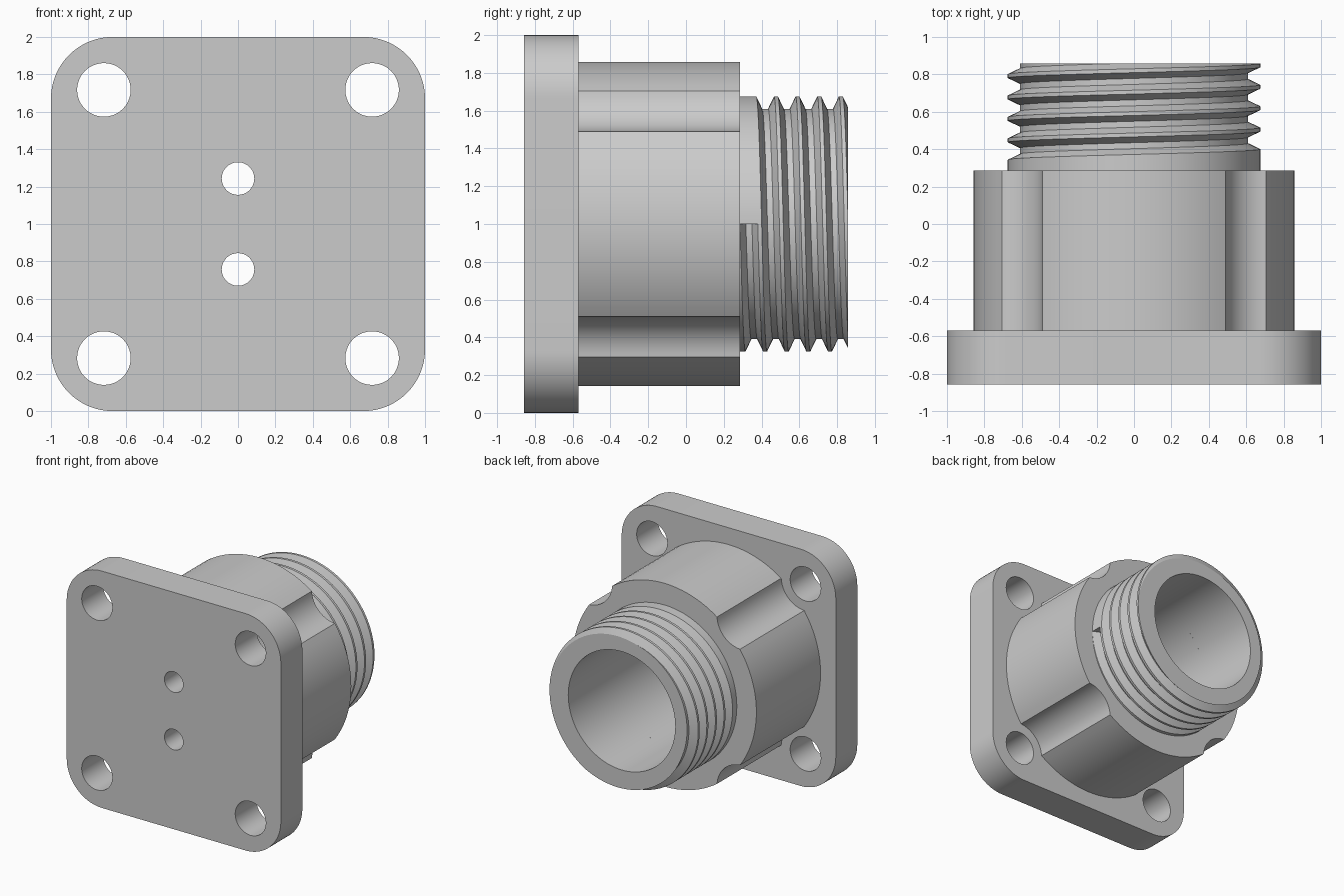
import bpy, bmesh
from math import sin, cos, pi, radians, atan2, ceil

cube = bpy.data.objects.get("Cube")
if cube:
    bpy.data.objects.remove(cube, do_unlink=True)

grey = bpy.data.materials.new("plain grey")
grey.use_nodes = True
grey.diffuse_color = (0.6, 0.6, 0.6, 1)
grey.node_tree.nodes["Principled BSDF"].inputs["Base Color"].default_value = grey.diffuse_color

CZ = 1.0                                  # height of the main axis
FRONT, PLATE, SHOULDER, END = -0.857, -0.57, 0.286, 0.857
BOLT, BORE = 0.717, 0.5


def finish(bm, name):
    bmesh.ops.remove_doubles(bm, verts=bm.verts, dist=0.0002)
    bmesh.ops.recalc_face_normals(bm, faces=bm.faces)
    mesh = bpy.data.meshes.new(name)
    bm.to_mesh(mesh)
    bm.free()
    mesh.materials.append(grey)
    obj = bpy.data.objects.new(name, mesh)
    bpy.context.collection.objects.link(obj)
    bpy.ops.object.select_all(action='DESELECT')
    obj.select_set(True)
    bpy.context.view_layer.objects.active = obj
    bpy.ops.object.shade_smooth_by_angle(angle=radians(25))
    return obj


def arc(cx, cz, r, a0, a1):
    n = max(4, ceil(abs(a1 - a0) / radians(4)))
    return [(cx + r * cos(a0 + (a1 - a0) * i / n), cz + r * sin(a0 + (a1 - a0) * i / n))
            for i in range(n + 1)]


def circle(cx, cz, r):
    return arc(cx, cz, r, 0, 2 * pi)[:-1]


def slab(name, loops, y0, y1):
    """Extrude an outline with holes along the main axis."""
    bm = bmesh.new()
    for loop in loops:
        vs = [bm.verts.new((x, y0, CZ + z)) for x, z in loop]
        for a, b in zip(vs, vs[1:] + vs[:1]):
            bm.edges.new((a, b))
    bmesh.ops.triangle_fill(bm, edges=bm.edges[:], use_beauty=True, use_dissolve=False,
                            normal=(0, -1, 0))
    out = bmesh.ops.extrude_face_region(bm, geom=bm.faces[:], use_keep_orig=True)
    moved = [g for g in out["geom"] if isinstance(g, bmesh.types.BMVert)]
    bmesh.ops.translate(bm, verts=moved, vec=(0, y1 - y0, 0))
    return finish(bm, name)


corners = [(1, 1), (-1, 1), (-1, -1), (1, -1)]

# Square flange with rounded corners, bolt holes and two pin holes
R = 0.33
outline = []
for k, (sx, sz) in enumerate(corners):
    outline += arc(sx * (1 - R), sz * (1 - R), R, k * pi / 2, (k + 1) * pi / 2)
holes = [circle(sx * BOLT, sz * BOLT, 0.143) for sx, sz in corners]
holes += [circle(0, s * 0.243, 0.087) for s in (1, -1)]
slab("flange", [outline] + holes, FRONT, PLATE)

# Round body with a scooped groove in line with each bolt hole
BODY, SCOOP = 0.858, 0.227
edge = atan2(0.49, 0.705)                 # angle where a groove begins
tip = atan2(BODY * sin(edge) - BOLT, BODY * cos(edge) - BOLT)
outline = []
for k in range(4):
    a = k * pi / 2
    outline += arc(0, 0, BODY, a - edge, a + edge)
    c = a + pi / 4
    cx, cz = BOLT * 2 ** 0.5 * cos(c), BOLT * 2 ** 0.5 * sin(c)
    sweep = 2 * (pi / 4 + tip)            # remainder past the quarter turn
    outline += arc(cx, cz, SCOOP, a + tip, a + pi / 2 - tip - 2 * pi)[1:-1]
slab("body", [outline, circle(0, 0, BORE)], PLATE, SHOULDER)

# Threaded neck: a helical groove cut into a tube, starting abruptly on the left side
PITCH, CREST, ROOT, STEPS = 0.1145, 0.675, 0.61, 96
HALF, FLAT = 0.047, 0.016                 # half widths of groove mouth and floor
TURNS = 6


def neck_radius(y, first):
    if y < first - HALF:
        return CREST
    d = abs((y - first + PITCH / 2) % PITCH - PITCH / 2)
    t = min(1, max(0, (d - FLAT) / (HALF - FLAT)))
    return ROOT + (CREST - ROOT) * t


bm = bmesh.new()
columns = []
for i in range(STEPS + 1):
    first = 0.333 + PITCH * i / STEPS
    ys = [SHOULDER] + [first + j * PITCH + d for j in range(TURNS)
                       for d in (-HALF, -FLAT, FLAT, HALF)]
    ys = [min(END, max(SHOULDER, y)) for y in ys]
    points = [(neck_radius(y, first), y) for y in ys] + [(BORE, END), (BORE, SHOULDER)]
    a = pi / 2 + 2 * pi * i / STEPS
    columns.append([bm.verts.new((r * sin(a), y, CZ + r * cos(a))) for r, y in points])
for left, right in zip(columns, columns[1:]):
    for j in range(len(left) - 1):
        bm.faces.new((left[j], left[j + 1], right[j + 1], right[j]))
bm.faces.new(columns[0][1:5])             # wall where the groove begins
finish(bm, "threaded_neck")
